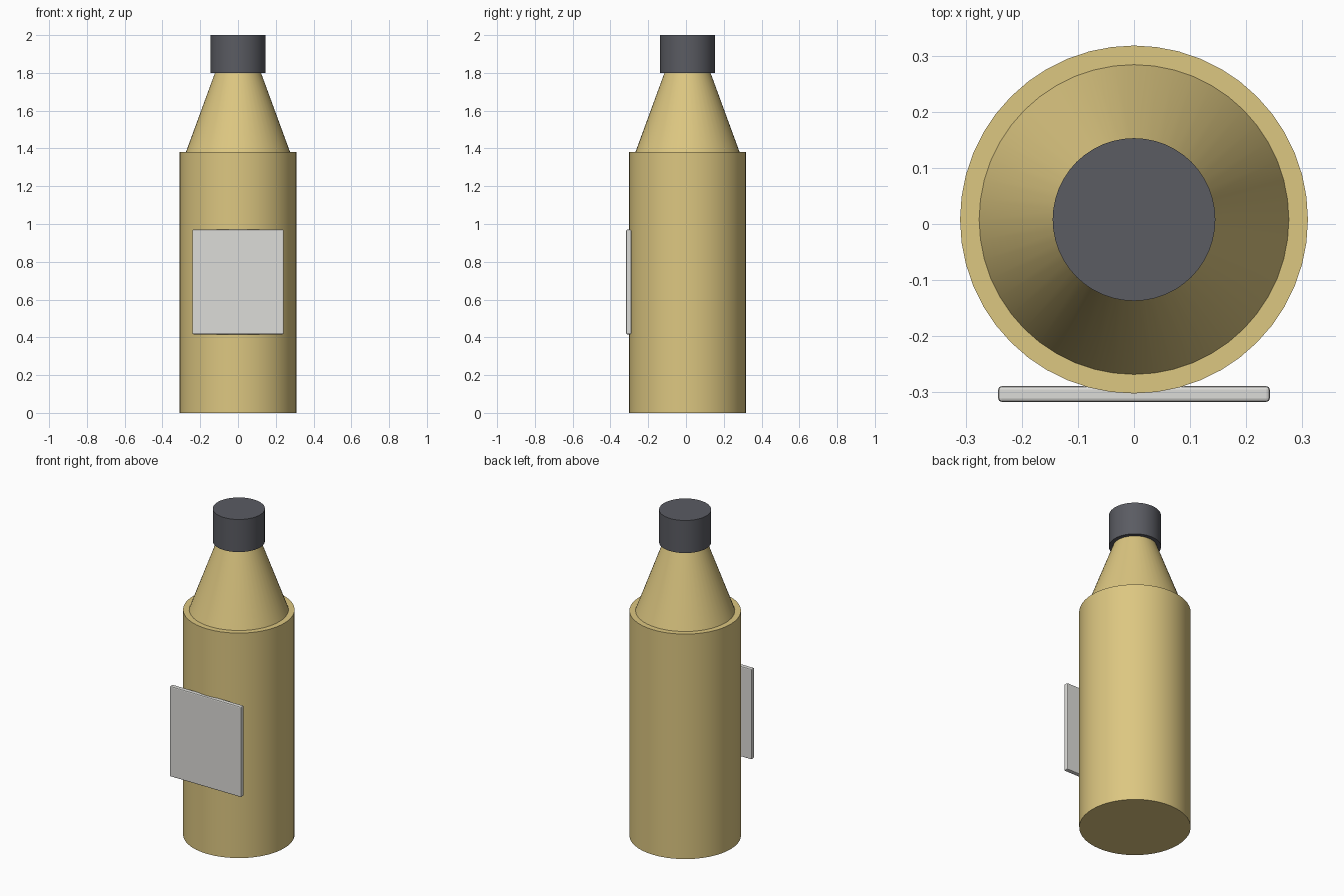
import bpy

cube = bpy.data.objects.get("Cube")
if cube:
    bpy.data.objects.remove(cube, do_unlink=True)

AXIS_Y = 0.008
SIDES = 48


def material(name, rgb):
    mat = bpy.data.materials.new(name)
    mat.use_nodes = True
    color = (*rgb, 1)
    mat.diffuse_color = color
    mat.node_tree.nodes["Principled BSDF"].inputs["Base Color"].default_value = color
    return mat


def tapered(name, r_low, r_high, z_low, z_high, mat):
    """Closed round part standing on the bottle axis."""
    bpy.ops.mesh.primitive_cone_add(
        vertices=SIDES, radius1=r_low, radius2=r_high, depth=z_high - z_low,
        location=(0, AXIS_Y, (z_low + z_high) / 2))
    obj = bpy.context.object
    obj.name = name
    obj.data.materials.append(mat)
    bpy.ops.object.shade_smooth_by_angle()
    return obj


gold = material("warm tan", (0.72, 0.57, 0.22))
dark = material("dark grey", (0.103, 0.106, 0.123))
pale = material("pale grey", (0.72, 0.715, 0.69))

# Bottle: straight body, narrower sloping shoulder, cap
tapered("body", 0.31, 0.31, 0, 1.38, gold)
tapered("shoulder", 0.276, 0.122, 1.38, 1.80, gold)
tapered("cap", 0.145, 0.145, 1.80, 2.0, dark)

# Flat front label with softened edges
bpy.ops.mesh.primitive_cube_add(size=1, location=(0, -0.303, 0.693))
label = bpy.context.object
label.name = "label"
label.scale = (0.484, 0.028, 0.554)
bpy.ops.object.transform_apply(location=False, rotation=False, scale=True)
label.data.materials.append(pale)
bevel = label.modifiers.new("soft edges", 'BEVEL')
bevel.width = 0.006
bevel.segments = 2
